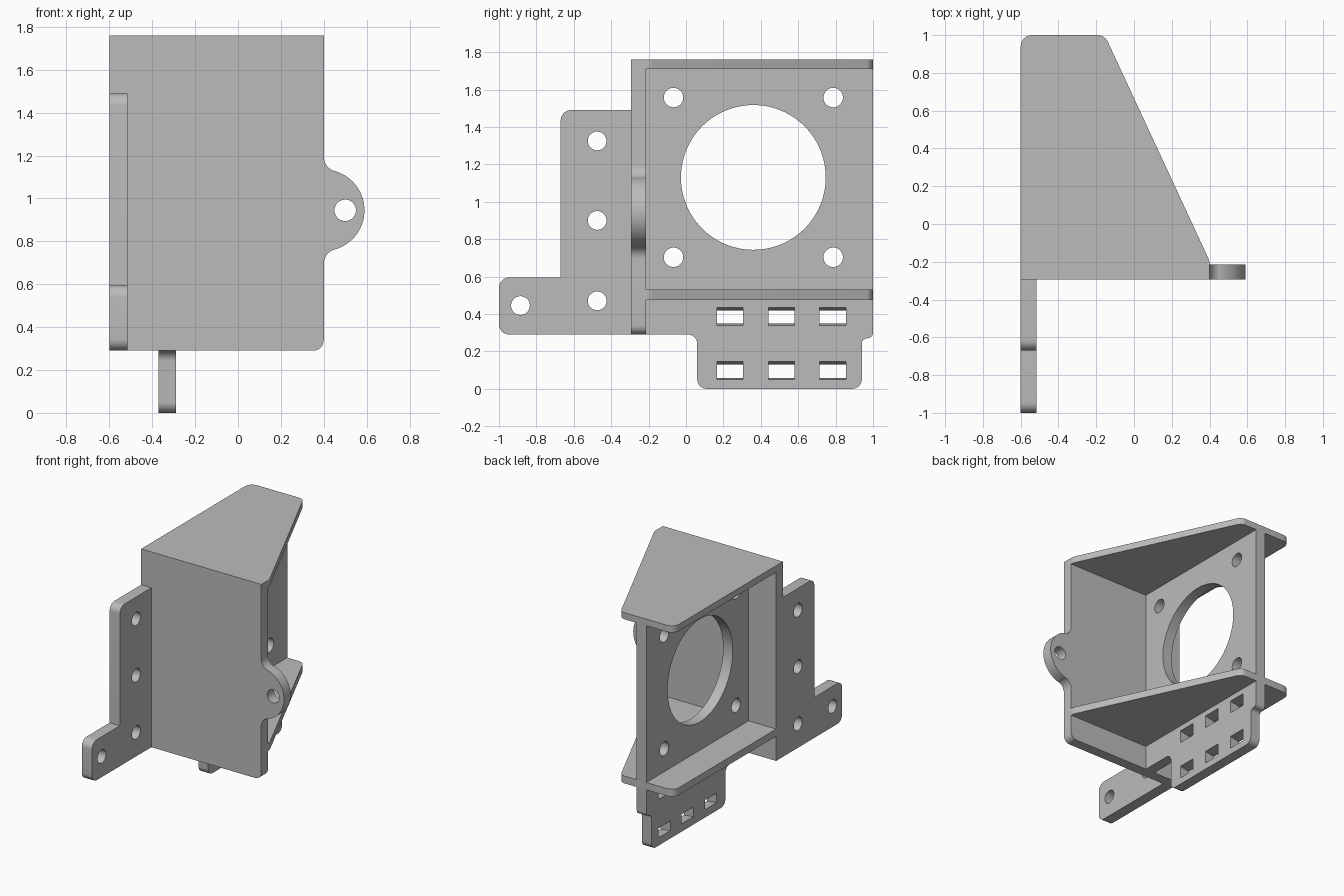
import bpy, bmesh
from math import sin, cos, tan, radians, pi
from mathutils import Vector

cube = bpy.data.objects.get("Cube")
if cube:
    bpy.data.objects.remove(cube, do_unlink=True)

grey = bpy.data.materials.new("plain grey")
grey.use_nodes = True
colour = (0.5, 0.5, 0.5, 1)
grey.diffuse_color = colour
grey.node_tree.nodes["Principled BSDF"].inputs["Base Color"].default_value = colour


def arc(cx, cy, r, a0, a1, n=12):
    steps = [radians(a0 + (a1 - a0) * i / n) for i in range(n + 1)]
    return [(cx + r * cos(a), cy + r * sin(a)) for a in steps]


def circle(cx, cy, r, n=48):
    return arc(cx, cy, r, 0, 360, n)[:-1]


def rounded(corners):
    """Outline from (u, v) or (u, v, radius) corners."""
    out = []
    for i, c in enumerate(corners):
        p = Vector(c[:2])
        if len(c) < 3:
            out.append(tuple(p))
            continue
        a = (Vector(corners[i - 1][:2]) - p).normalized()
        b = (Vector(corners[(i + 1) % len(corners)][:2]) - p).normalized()
        half = a.angle(b) / 2
        centre = p + (a + b).normalized() * c[2] / sin(half)
        start = p + a * c[2] / tan(half) - centre
        end = p + b * c[2] / tan(half) - centre
        sweep = pi - 2 * half
        for k in range(9):
            t = k / 8
            q = (start * sin((1 - t) * sweep) + end * sin(t * sweep)) / sin(sweep)
            out.append(tuple(centre + q))
    return out


def plate(name, axis, lo, hi, outline, holes=()):
    """Flat plate with holes, extruded from lo to hi along an axis."""
    curve = bpy.data.curves.new(name, "CURVE")
    curve.dimensions, curve.fill_mode = "2D", "BOTH"
    curve.extrude = (hi - lo) / 2
    for loop in [outline, *holes]:
        s = curve.splines.new("POLY")
        s.points.add(len(loop) - 1)
        for pt, (u, v) in zip(s.points, loop):
            pt.co = (u, v, 0, 1)
        s.use_cyclic_u = True
    tmp = bpy.data.objects.new(name + " outline", curve)
    bpy.context.collection.objects.link(tmp)
    graph = bpy.context.evaluated_depsgraph_get()
    mesh = bpy.data.meshes.new_from_object(tmp.evaluated_get(graph))
    bpy.data.objects.remove(tmp, do_unlink=True)
    bpy.data.curves.remove(curve)
    mid = (lo + hi) / 2
    bm = bmesh.new()
    bm.from_mesh(mesh)
    for vert in bm.verts:
        u, v, w = vert.co
        w += mid
        vert.co = {"x": (w, u, v), "y": (u, w, v), "z": (u, v, w)}[axis]
    bmesh.ops.remove_doubles(bm, verts=bm.verts, dist=1e-5)
    bmesh.ops.recalc_face_normals(bm, faces=bm.faces)
    bm.to_mesh(mesh)
    bm.free()
    mesh.materials.clear()
    mesh.materials.append(grey)
    obj = bpy.data.objects.new(name, mesh)
    bpy.context.collection.objects.link(obj)
    return obj


# Front wall with a rounded ear
ear_z = 0.945
front = rounded([(-0.6, 1.72), (-0.6, 0.29), (0.4, 0.29, 0.05), (0.4, 0.6)])
front += arc(0.47, ear_z - 0.25, 0.07, 180, 105.6)
front += arc(0.4, ear_z, 0.19, -74, 74, 32)
front += arc(0.47, ear_z + 0.25, 0.07, 254.4, 180)
front += [(0.4, 1.72)]
parts = [plate("front_wall", "y", -0.295, -0.215, front,
               [circle(0.5, ear_z, 0.05)])]

# Top plate and lower shelf share a tapering outline
for name, lo, hi, y in (("top_plate", 1.71, 1.76, -0.295),
                        ("lower_shelf", 0.475, 0.53, -0.25)):
    shape = rounded([(-0.6, y), (0.4, y), (0.4, -0.195, 0.08),
                     (-0.155, 1, 0.06), (-0.6, 1, 0.06)])
    parts.append(plate(name, "z", lo, hi, shape))

# Side flange with a forward foot
flange = rounded([(-0.25, 0.29), (-0.25, 1.49), (-0.67, 1.49, 0.055),
                  (-0.67, 0.595), (-1, 0.595, 0.055), (-1, 0.29, 0.055)])
flange_holes = [circle(-0.475, z, 0.05) for z in (0.47, 0.9, 1.325)]
flange_holes.append(circle(-0.885, 0.445, 0.05))
parts.append(plate("side_flange", "x", -0.6, -0.515, flange, flange_holes))

# Upright mounting plate with a large bore, four bolt holes and a lower tab
upright = rounded([(-0.25, 1.73), (-0.25, 0.29), (0.06, 0.29, 0.05),
                   (0.06, 0, 0.05), (0.94, 0, 0.05), (0.94, 0.27, 0.03),
                   (1, 0.27, 0.03), (1, 1.73)])
bores = [circle(0.36, 1.13, 0.387, 96)]
bores += [circle(y, z, 0.052) for y in (-0.067, 0.787) for z in (0.703, 1.557)]
mount = plate("mounting_plate", "x", -0.37, -0.29, upright, bores)
parts.append(mount)

# Strap slots, slightly flared toward the inner side
bm = bmesh.new()
for y in (0.235, 0.51, 0.785):
    for z in (0.097, 0.386):
        made = bmesh.ops.create_cube(bm, size=1)["verts"]
        for v in made:
            inner, upper = v.co.x > 0, v.co.z > 0
            v.co.x = -0.28 if inner else -0.38
            v.co.y = y + v.co.y * 0.14
            if upper:
                v.co.z = z + (0.05 if inner else 0.032)
            else:
                v.co.z = z - (0.048 if inner else 0.037)
cut_mesh = bpy.data.meshes.new("slot_cutter")
bm.to_mesh(cut_mesh)
bm.free()
cutter = bpy.data.objects.new("slot_cutter", cut_mesh)
cutter.hide_render = True
bpy.context.collection.objects.link(cutter)
cut = mount.modifiers.new("slots", "BOOLEAN")
cut.operation, cut.solver, cut.object = "DIFFERENCE", "EXACT", cutter
graph = bpy.context.evaluated_depsgraph_get()
cut_result = bpy.data.meshes.new_from_object(mount.evaluated_get(graph))
mount.modifiers.clear()
mount.data = cut_result
bpy.data.objects.remove(cutter, do_unlink=True)
mount.data.materials.clear()
mount.data.materials.append(grey)

# Smooth the curved edges only
bpy.ops.object.select_all(action="DESELECT")
for obj in parts:
    obj.select_set(True)
bpy.context.view_layer.objects.active = mount
bpy.ops.object.shade_smooth_by_angle(angle=radians(30))
